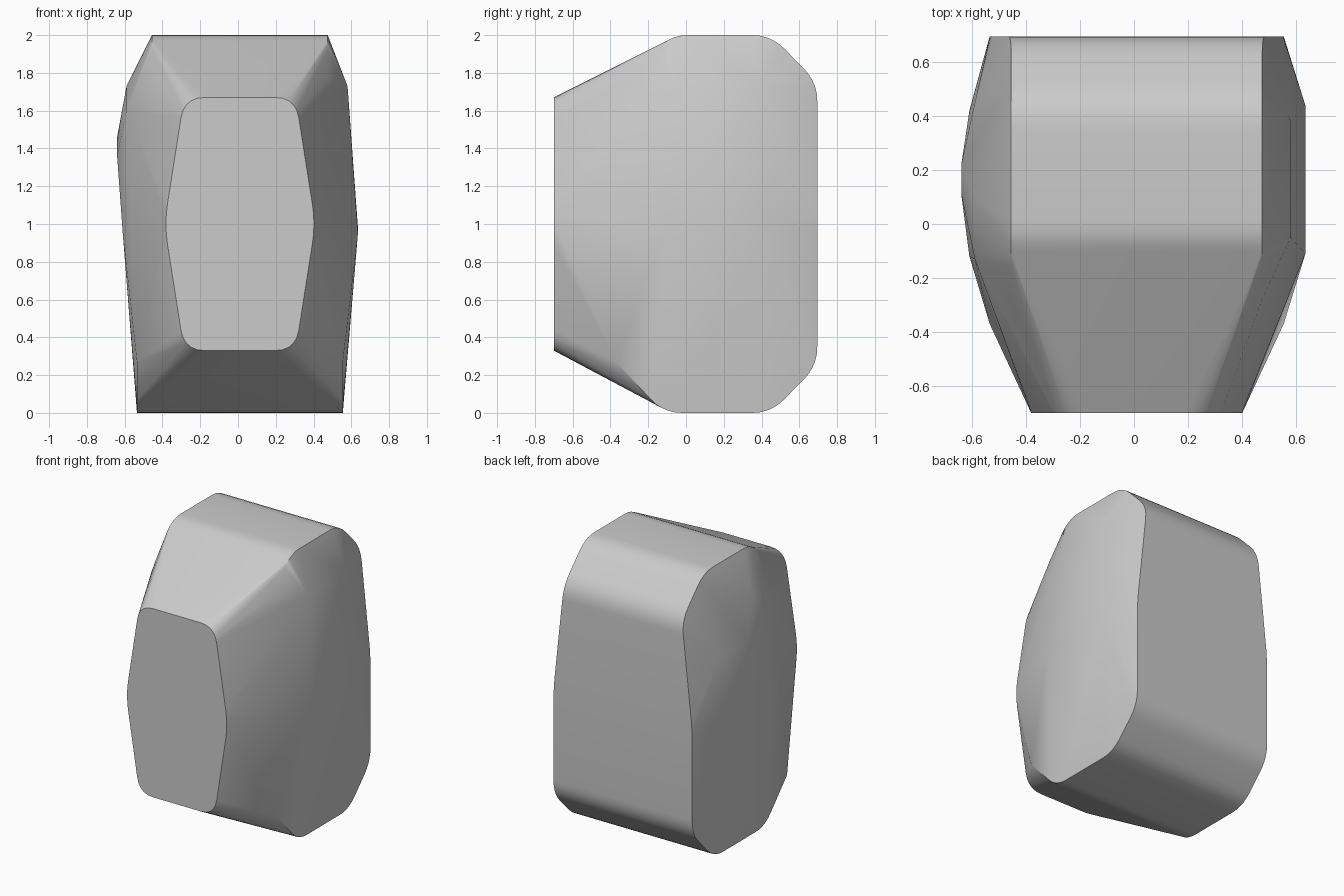
import bpy, bmesh, math
from mathutils import Vector

cube = bpy.data.objects.get("Cube")
if cube:
    bpy.data.objects.remove(cube)

# Single stone material
stone = bpy.data.materials.new("stone_grey")
stone.use_nodes = True
GREY = (0.6, 0.6, 0.6, 1)
stone.diffuse_color = GREY
stone.node_tree.nodes["Principled BSDF"].inputs["Base Color"].default_value = GREY


def rounded(points, radius, closed=False, steps=5):
    """Replace each corner of a polyline by a short curve."""
    out = []
    n = len(points)
    for i, p in enumerate(points):
        if not closed and i in (0, n - 1):
            out.append(p)
            continue
        before, after = points[i - 1], points[(i + 1) % n]
        a = p + (before - p).normalized() * min(radius, (before - p).length / 2)
        b = p + (after - p).normalized() * min(radius, (after - p).length / 2)
        for k in range(steps + 1):
            t = k / steps
            out.append(a * (1 - t) ** 2 + p * 2 * t * (1 - t) + b * t * t)
    return out


def side_rim(x_low, x_high):
    """Edge where a flank meets the bottom, back and top."""
    profile = [(x_low, -.37, .27), (x_low, -.12, 0), (x_low, .45, 0),
               (x_low, .695, .25), (x_low, .695, 1.0), (x_high, .695, 1.75),
               (x_high, .45, 2), (x_high, -.09, 2), (x_high, -.28, 1.77)]
    return rounded([Vector(p) for p in profile], .1)


# Front facet: tall hexagon with softened top and bottom corners
hexagon = [(-.285, .33), (.305, .33), (.41, 1), (.305, 1.67), (-.285, 1.67), (-.39, 1)]
points = rounded([Vector((x, -.7, z)) for x, z in hexagon], .11, closed=True)

# Flank rims and the uneven bulges between them
points += side_rim(.555, .475) + side_rim(-.535, -.455)
bulges = [(.635, -.11, .95), (.635, .44, .98), (.58, -.05, 1.73), (.58, .38, 1.73),
          (-.61, -.12, .95), (-.61, .42, .97), (-.64, .11, 1.36), (-.64, .22, 1.46),
          (-.59, -.13, 1.6), (-.59, .45, 1.45), (-.59, .1, 1.73)]
points += [Vector(p) for p in bulges]

# Wrap everything in one faceted shell
bm = bmesh.new()
for p in points:
    bm.verts.new(p)
bmesh.ops.remove_doubles(bm, verts=bm.verts, dist=.002)
hull = bmesh.ops.convex_hull(bm, input=bm.verts, use_existing_faces=False)
loose = {v for v in hull["geom_interior"] + hull["geom_unused"]
         if isinstance(v, bmesh.types.BMVert)}
bmesh.ops.delete(bm, geom=list(loose), context="VERTS")
bmesh.ops.dissolve_limit(bm, angle_limit=math.radians(1), verts=bm.verts, edges=bm.edges)
bmesh.ops.recalc_face_normals(bm, faces=bm.faces)
mesh = bpy.data.meshes.new("boulder")
bm.to_mesh(mesh)
bm.free()
mesh.materials.append(stone)

boulder = bpy.data.objects.new("boulder", mesh)
bpy.context.collection.objects.link(boulder)
bpy.context.view_layer.objects.active = boulder
boulder.select_set(True)
bpy.ops.object.shade_smooth_by_angle(angle=math.radians(30))
